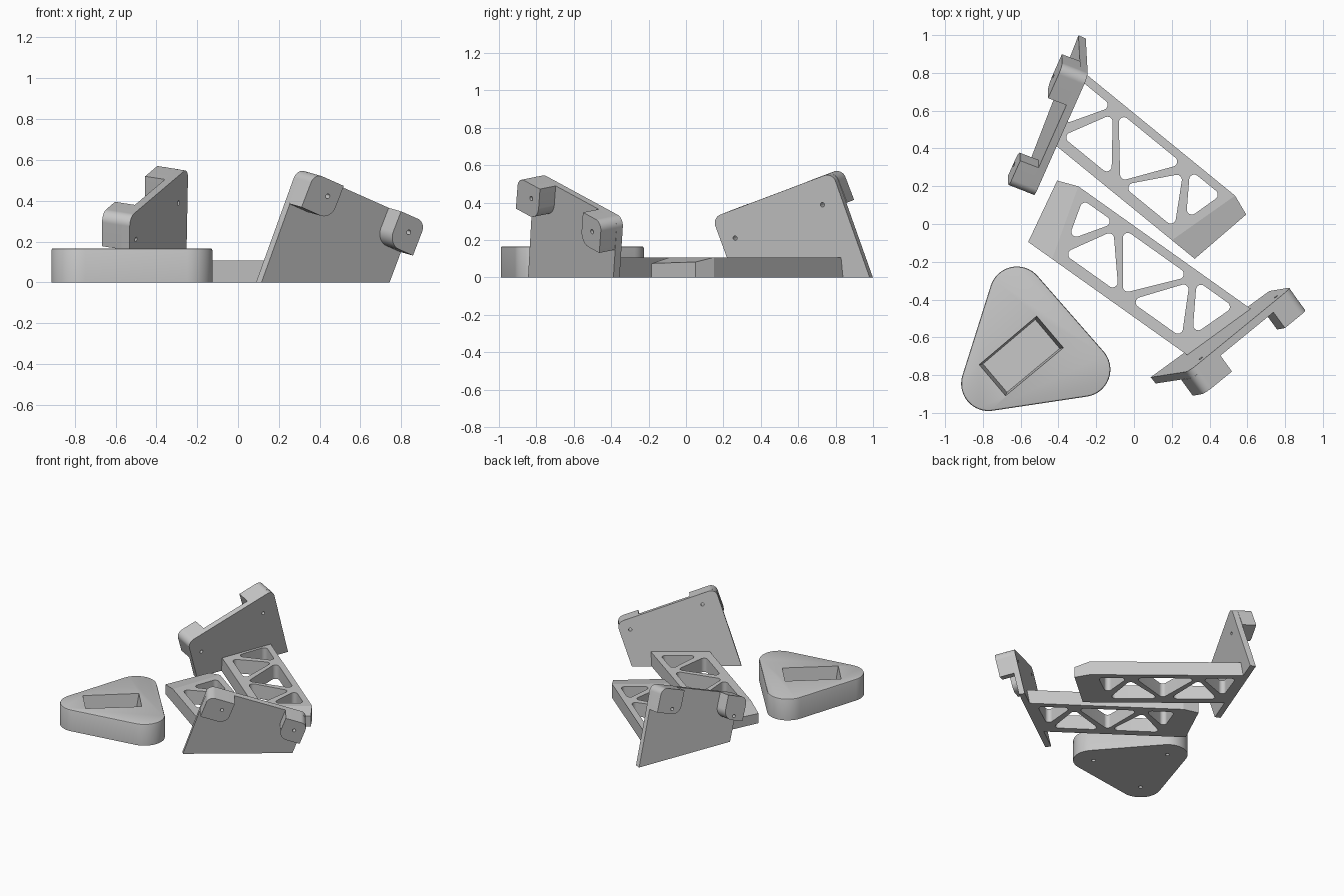
import bpy, bmesh, math
from mathutils import Matrix, Vector

if "Cube" in bpy.data.objects:
    bpy.data.objects.remove(bpy.data.objects["Cube"])

GREY = (0.57, 0.57, 0.57, 1)
grey = bpy.data.materials.new("plain_grey")
grey.use_nodes = True
grey.diffuse_color = GREY
grey.node_tree.nodes["Principled BSDF"].inputs["Base Color"].default_value = GREY


def rounded(points, radii, steps=16):
    """Polygon outline with an arc at each corner that has a radius."""
    out = []
    for i, (p, r) in enumerate(zip(points, radii)):
        p = Vector(p)
        if r == 0:
            out.append(p)
            continue
        a = (Vector(points[i - 1]) - p).normalized()
        b = (Vector(points[(i + 1) % len(points)]) - p).normalized()
        half = a.angle(b) / 2
        centre = p + (a + b).normalized() * r / math.sin(half)
        start = p + a * r / math.tan(half) - centre
        end = p + b * r / math.tan(half) - centre
        sweep = math.pi - 2 * half
        for k in range(steps + 1):
            f = k / steps
            out.append(centre + (start * math.sin((1 - f) * sweep)
                                 + end * math.sin(f * sweep)) / math.sin(sweep))
    return out


def prism(name, outline, low, high, frame=Matrix(), top=None):
    """Extrude an outline between two depths in a local frame."""
    bm = bmesh.new()
    a = [bm.verts.new(frame @ Vector((p[0], p[1], low))) for p in outline]
    b = [bm.verts.new(frame @ Vector((p[0], p[1], high))) for p in (top or outline)]
    bm.faces.new(a[::-1])
    bm.faces.new(b)
    for i in range(len(a)):
        j = (i + 1) % len(a)
        bm.faces.new((a[i], a[j], b[j], b[i]))
    bmesh.ops.recalc_face_normals(bm, faces=bm.faces[:])
    mesh = bpy.data.meshes.new(name)
    bm.to_mesh(mesh)
    bm.free()
    mesh.materials.append(grey)
    obj = bpy.data.objects.new(name, mesh)
    bpy.context.collection.objects.link(obj)
    return obj


def circle(x, y, r, n=20):
    return [(x + r * math.cos(math.tau * k / n), y + r * math.sin(math.tau * k / n))
            for k in range(n)]


def trim(obj, point, normal):
    """Slice away everything on the normal side of a plane and cap it."""
    bm = bmesh.new()
    bm.from_mesh(obj.data)
    res = bmesh.ops.bisect_plane(bm, geom=bm.verts[:] + bm.edges[:] + bm.faces[:],
                                 plane_co=point, plane_no=normal, clear_outer=True)
    edges = [e for e in res["geom_cut"] if isinstance(e, bmesh.types.BMEdge)]
    bmesh.ops.holes_fill(bm, edges=edges)
    bmesh.ops.recalc_face_normals(bm, faces=bm.faces[:])
    bm.to_mesh(obj.data)
    bm.free()


def cut(obj, cutters):
    """Subtract the cutters, then remove them."""
    for c in cutters:
        c.hide_render = True
        m = obj.modifiers.new("cut", 'BOOLEAN')
        m.operation, m.solver, m.object = 'DIFFERENCE', 'EXACT', c
    bpy.context.view_layer.update()
    done = bpy.data.meshes.new_from_object(
        obj.evaluated_get(bpy.context.evaluated_depsgraph_get()))
    obj.modifiers.clear()
    obj.data = done
    for c in cutters:
        bpy.data.objects.remove(c)


def finish(obj, sharp=28):
    obj.data.shade_smooth()
    obj.data.set_sharp_from_angle(angle=math.radians(sharp))


# Triangular foot with rounded corners and a softened top rim
centres = [(-0.62, -0.37), (-0.77, -0.845), (-0.27, -0.77)]
R = 0.145
outline = []
for i, c in enumerate(centres):
    c = Vector(c)
    before, after = c - Vector(centres[i - 1]), Vector(centres[(i + 1) % 3]) - c
    a0 = math.atan2(-before.x, before.y)
    a1 = math.atan2(-after.x, after.y)
    if a1 < a0:
        a1 += math.tau
    for k in range(17):
        a = a0 + (a1 - a0) * k / 16
        outline.append(c + R * Vector((math.cos(a), math.sin(a))))
foot = prism("triangular_foot", outline, 0, 0.167)
bm = bmesh.new()
bm.from_mesh(foot.data)
rim = [e for e in bm.edges if all(v.co.z > 0.16 for v in e.verts)]
bmesh.ops.bevel(bm, geom=rim, offset=0.01, segments=2, affect='EDGES', profile=0.5)
bm.to_mesh(foot.data)
bm.free()
# Tapered pocket in the top and screw holes underneath
mouth = [Vector(p) for p in ((-0.515, -0.487), (-0.82, -0.745), (-0.68, -0.91), (-0.373, -0.655))]
heart = sum(mouth, Vector((0, 0))) / 4
floor = [heart + (p - heart) * 0.91 for p in mouth]
cut(foot, [prism("pocket", floor, 0.06, 0.17, top=mouth)]
    + [prism("screw_hole", circle(*c, 0.014), -0.02, 0.05) for c in centres])
finish(foot, 32)

# Outline shared by both upright plates, tall corner first
TALL, SHORT = Vector((0.18, 0.568)), Vector((0.882, 0.323))
ALONG = (SHORT - TALL).normalized()
DOWN = Vector((ALONG.y, -ALONG.x))
THICK, REACH = 0.042, 0.147
# Triangular windows of the truss beam
WINDOWS = [
    [(0.048, 0.35), (0.26, 0.35), (0.2, 0.13)],
    [(-0.18, 0.058), (0.032, 0.31), (0.18, 0.058)],
    [(-0.44, 0.35), (0, 0.35), (-0.2, 0.07)],
    [(-0.59, 0.058), (-0.455, 0.32), (-0.25, 0.058)],
    [(-0.72, 0.35), (-0.48, 0.35), (-0.63, 0.1)],
]


def axes(x, y, z, origin):
    m = Matrix((x, y, z)).transposed().to_4x4()
    m.translation = origin
    return m


def bracket(side, origin, heading, lean, holes, beam_origin, beam_x, beam_y, extra):
    # Upright leaning plate, sliced flat at the ground
    s = Vector((math.cos(heading), math.sin(heading), 0))
    out = Vector((s.y, -s.x, 0))
    w = out * math.sin(lean) + Vector((0, 0, math.cos(lean)))
    frame = axes(s, w, s.cross(w), origin)

    def drill(h):
        return prism("drill", circle(*h, 0.012), -0.03, REACH + 0.03, frame)

    drop = DOWN * 0.08
    plate = prism(side + "_upright_plate",
                  rounded([drop, TALL, SHORT, Vector((0.775, 0)) + drop], [0, 0.05, 0.05, 0]),
                  0, THICK, frame)
    trim(plate, (0, 0, 0), (0, 0, -1))
    cut(plate, [drill(h) for h in holes])
    finish(plate)
    # Mounting bosses on the outer face at both upper corners
    for label, corner, run, deep, hole in (("tall", TALL, ALONG * 0.195, 0.18, holes[0]),
                                           ("short", SHORT, ALONG * -0.165, 0.175, holes[1])):
        fall = DOWN * deep
        pts = [corner, corner + run, corner + run + fall, corner + fall]
        boss = prism(f"{side}_{label}_boss", rounded(pts, [0.05, 0, 0.07, 0]),
                     THICK, REACH, frame)
        cut(boss, [drill(hole)])
        finish(boss)
    # Truss beam with a shallow sloping tip
    flat = axes(Vector(beam_x).to_3d(), Vector(beam_y).to_3d(), Vector((0, 0, 1)), beam_origin)
    beam = prism(side + "_truss_beam",
                 [(-0.67 - extra, 0), (0.366, 0), (0.429, 0.354), (0.32, 0.394),
                  (-0.8 - extra, 0.394)], 0, 0.108, flat)
    p = [flat @ Vector(q) for q in
         ((0.32, 0.394, 0.108), (0.21, 0, 0.108), (0.429, 0.354, 0.083))]
    n = (p[1] - p[0]).cross(p[2] - p[0]).normalized()
    trim(beam, p[0], n if n.z > 0 else -n)
    cut(beam, [prism("window", rounded(t, [0.027] * 3), -0.05, 0.2, flat) for t in WINDOWS])
    finish(beam, 9.5)


bracket("front", Vector((0.09, -0.81, 0)), math.radians(36), math.radians(9.5),
        [(0.273, 0.453), (0.785, 0.273)],
        Vector((-0.262, -0.307, 0)), (-0.815, 0.579), (0.579, 0.815), 0.012)
bracket("back", Vector((-0.256, 0.98, 0)), math.radians(248.9), math.radians(-8.3),
        [(0.247, 0.393), (0.757, 0.213)],
        Vector((0.038, 0.047, 0)), (0.775, -0.632), (0.632, 0.775), -0.014)
